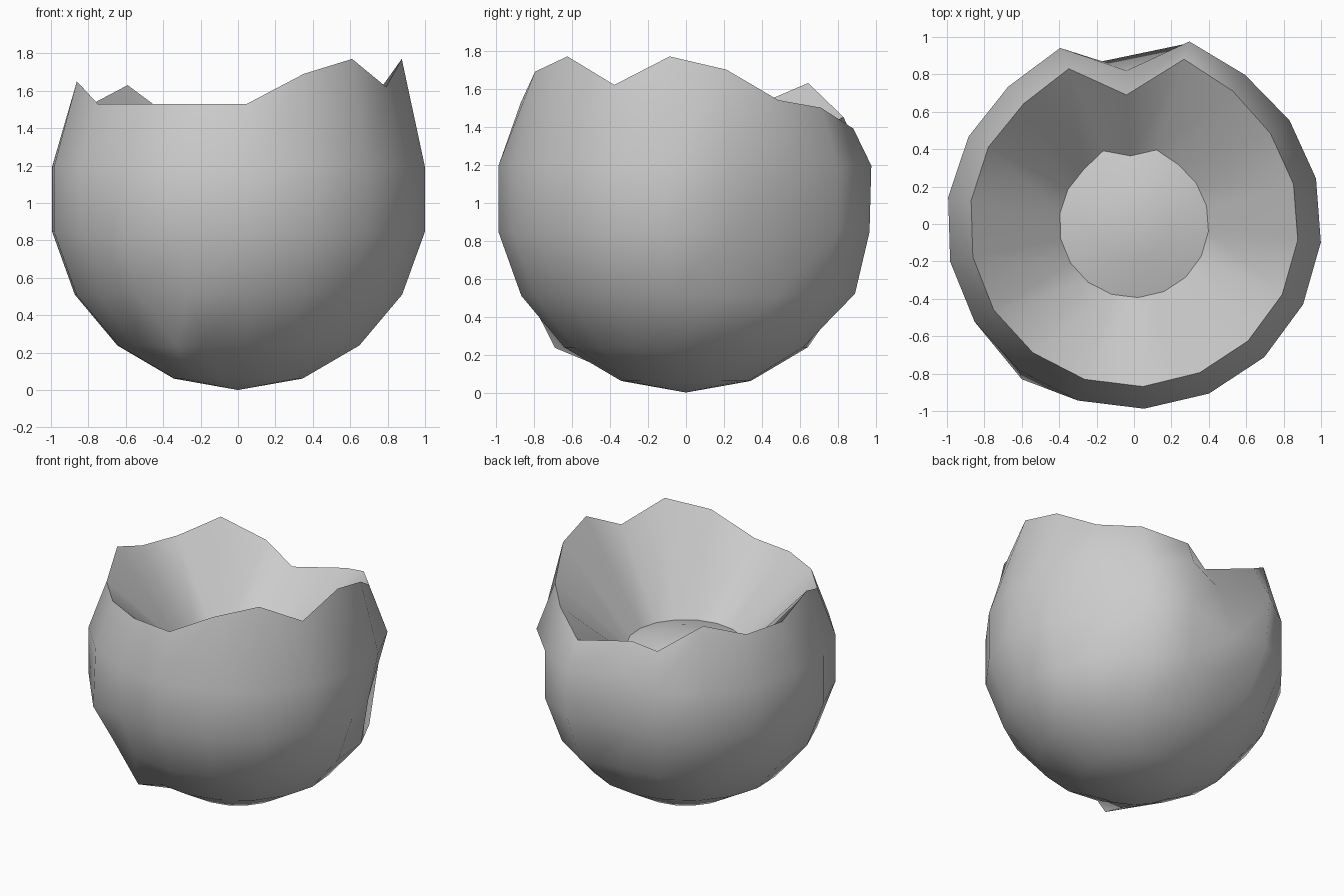
import bpy, bmesh, math

if "Cube" in bpy.data.objects:
    bpy.data.objects.remove(bpy.data.objects["Cube"])

N = 18
PHASE = math.radians(-5.7)
# rim heights around the shell, starting at +x and going towards the back
RIM_Z = [1.77, 1.70, 1.54, 1.50, 1.39, 1.39, 1.45, 1.63, 1.53,
         1.54, 1.65, 1.53, 1.53, 1.53, 1.53, 1.69, 1.77, 1.62]
# outer profile (radius, height)
PROFILE = [(0.347, 0.061), (0.652, 0.238), (0.882, 0.51), (1.004, 0.845), (1.004, 1.195)]
# dents and bumps in the outer shell: (ring, segment) -> position
DENTS = {(4, 5): (-0.04, 0.82, 1.195), (3, 5): (-0.17, 0.87, 0.845),
         (2, 5): (-0.06, 0.83, 0.51), (2, 4): (0.24, 0.89, 0.52),
         (3, 12): (-0.60, -0.83, 0.79), (1, 12): (-0.33, -0.69, 0.235)}
# radial scale of single points
PUSH = {(3, 1): 0.93, (3, 2): 0.84, (4, 4): 1.03, (3, 4): 1.02, (4, 6): 1.03}


def polar(r, z, k):
    a = PHASE + k * math.tau / N
    a -= math.radians(1.3) * (1 - math.cos(a))   # slightly uneven spacing
    return (r * math.cos(a), r * math.sin(a) * 0.985, z)


def add_ring(bm, points):
    return [bm.verts.new(p) for p in points]


def bridge(bm, low, high):
    for k in range(N):
        j = (k + 1) % N
        bm.faces.new((low[k], low[j], high[j], high[k]))


def fan(bm, ring, tip, flip=False):
    for k in range(N):
        a, b = ring[k], ring[(k + 1) % N]
        bm.faces.new((a, b, tip) if flip else (b, a, tip))


def sharpen(bm, ring):
    for k in range(N):
        bm.edges.get((ring[k], ring[(k + 1) % N])).smooth = False


bm = bmesh.new()

# outer shell, closed at the bottom
rings = []
for i, (r, z) in enumerate(PROFILE):
    rings.append(add_ring(bm, [DENTS.get((i, k), polar(r * PUSH.get((i, k), 1), z, k))
                               for k in range(N)]))
fan(bm, rings[0], bm.verts.new((0, 0, 0)))

# jagged rim, lower points stay on the sphere
rim = []
for k, z in enumerate(RIM_Z):
    r = max(0.88, 1.004 - (z - 1.195) * 0.36)
    rim.append((-0.04, 0.69, z) if k == 5 else polar(r, z, k))
rings.append(add_ring(bm, rim))

# inner funnel down to the small hollow
NECK = {4: 0.42, 5: 0.37, 6: 0.43}
rings.append(add_ring(bm, [polar(NECK.get(k, 0.40), 1.09, k) for k in range(N)]))
for low, high in zip(rings, rings[1:]):
    bridge(bm, low, high)

# gently domed floor of the hollow
floor = add_ring(bm, [polar(0.2, 1.145, k) for k in range(N)])
bridge(bm, rings[-1], floor)
fan(bm, floor, bm.verts.new((0, 0, 1.165)), True)

bmesh.ops.recalc_face_normals(bm, faces=bm.faces)
for face in bm.faces:
    face.smooth = True
sharpen(bm, rings[-2])
sharpen(bm, rings[-1])

mesh = bpy.data.meshes.new("broken_shell")
bm.to_mesh(mesh)
bm.free()
shell = bpy.data.objects.new("broken_shell", mesh)
bpy.context.collection.objects.link(shell)
